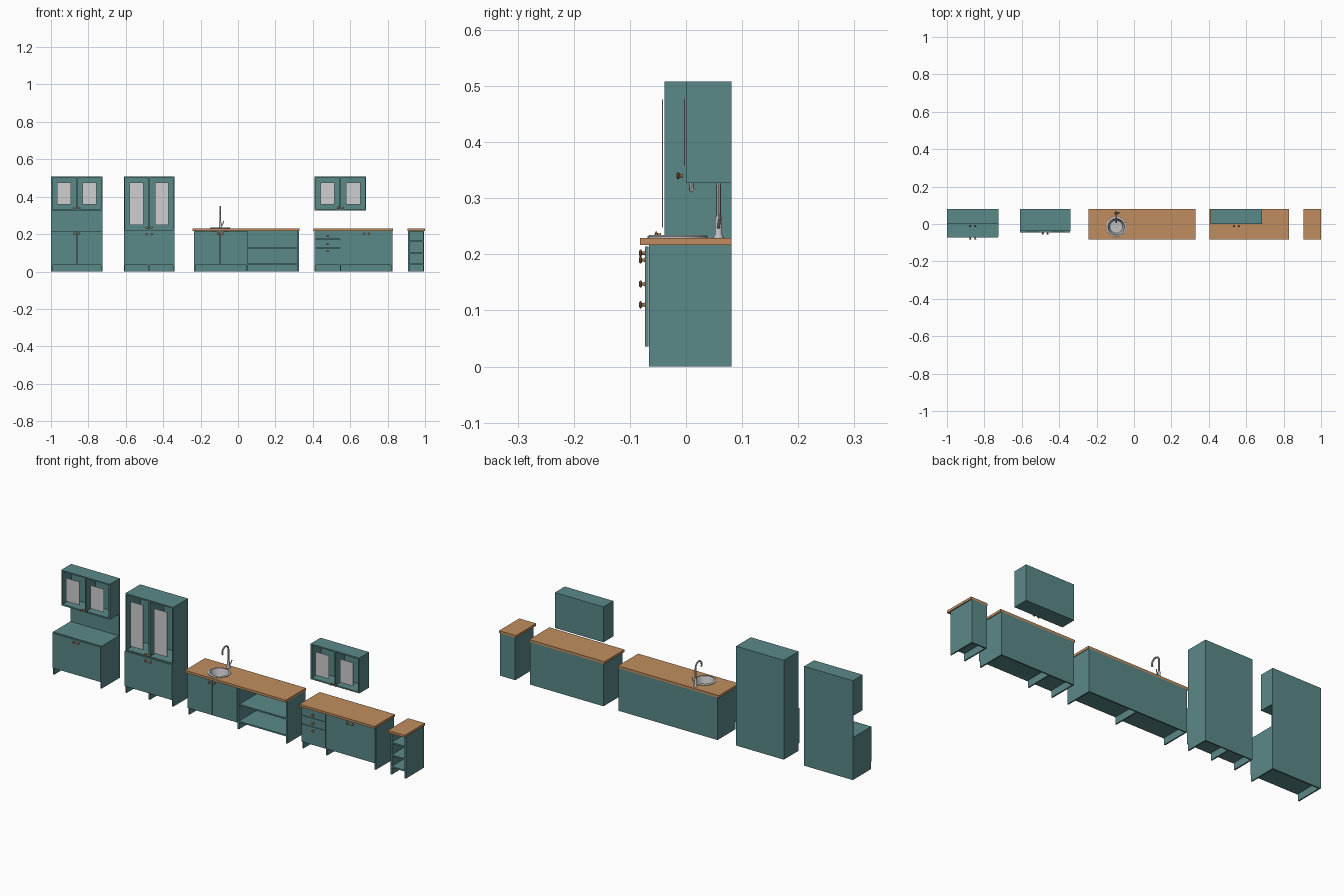
import bpy, bmesh, math
from mathutils import Matrix, Vector

if "Cube" in bpy.data.objects:
    bpy.data.objects.remove(bpy.data.objects["Cube"])


def material(name, rgb):
    m = bpy.data.materials.new(name)
    m.diffuse_color = (*rgb, 1)
    m.use_nodes = True
    m.node_tree.nodes["Principled BSDF"].inputs["Base Color"].default_value = m.diffuse_color
    return m


TEAL = material("teal paint", (0.105, 0.25, 0.25))
WOOD = material("counter wood", (0.53, 0.27, 0.115))
KNOB = material("bronze knob", (0.36, 0.17, 0.07))
GLASS = material("pale glass", (0.62, 0.62, 0.62))
METAL = material("brushed steel", (0.52, 0.52, 0.53))
T = 0.007          # panel thickness
BACK = 0.081       # rear plane
BASE = -0.066      # front plane of the base carcasses
KICK, TOP = 0.035, 0.217


def finish(bm, name, mat, smooth=False):
    me = bpy.data.meshes.new(name)
    bmesh.ops.recalc_face_normals(bm, faces=bm.faces)
    bm.to_mesh(me)
    bm.free()
    ob = bpy.data.objects.new(name, me)
    bpy.context.collection.objects.link(ob)
    me.materials.append(mat)
    if smooth:
        activate(ob)
        bpy.ops.object.shade_smooth_by_angle(angle=math.radians(40))
    return ob


def activate(ob):
    bpy.ops.object.select_all(action='DESELECT')
    ob.select_set(True)
    bpy.context.view_layer.objects.active = ob


def add_box(bm, x0, x1, y0, y1, z0, z1):
    m = Matrix.Translation(((x0 + x1) / 2, (y0 + y1) / 2, (z0 + z1) / 2))
    bmesh.ops.create_cube(bm, size=1, matrix=m @ Matrix.Diagonal((x1 - x0, y1 - y0, z1 - z0, 1)))


def box(name, mat, *size):
    bm = bmesh.new()
    add_box(bm, *size)
    return finish(bm, name, mat)


def carcass(name, x0, x1, yf, z0, z1, floor, dividers=(), shelves=(), lid=True):
    """Hollow cabinet: sides, back, bottom, optional lid, dividers and (x0, x1, z) shelves."""
    bm = bmesh.new()
    for x in (x0, x1 - T, *(d - T / 2 for d in dividers)):
        add_box(bm, x, x + T, yf, BACK - T, z0, z1)
    add_box(bm, x0, x1, BACK - T, BACK, z0, z1)
    levels = [(x0, x1, floor)] + list(shelves)
    if lid:
        levels.append((x0, x1, z1 - T))
    for a, b, z in levels:
        add_box(bm, a + T * 0.9, b - T * 0.9, yf, BACK - T, z, z + T)
    return finish(bm, name, TEAL)


def lathe(name, mat, profile, matrix, steps=24):
    """Spin (radius, height) points round z, then place with the matrix."""
    bm = bmesh.new()
    vs = [bm.verts.new((r, 0, z)) for r, z in profile]
    es = [bm.edges.new(p) for p in zip(vs, vs[1:])]
    bmesh.ops.spin(bm, geom=vs + es, axis=(0, 0, 1), cent=(0, 0, 0),
                   steps=steps, angle=math.tau, use_duplicate=False)
    bmesh.ops.remove_doubles(bm, verts=bm.verts, dist=1e-5)
    bm.transform(matrix)
    return finish(bm, name, mat, True)


def knob(name, x, y, z):
    prof = [(0.0045, 0), (0.003, 0.002), (0.003, 0.005), (0.0065, 0.007),
            (0.0065, 0.009), (0.004, 0.0105), (0, 0.011)]
    lathe(name, KNOB, prof, Matrix.Translation((x, y, z)) @ Matrix.Rotation(math.pi / 2, 4, 'X'), 14)


def front(name, x0, x1, yf, z0, z1, glazed=False):
    """Door or drawer front; a glazed one is a frame round a recessed pane."""
    g, m = 0.001, 0.031
    x0, x1, z0, z1 = x0 + g, x1 - g, z0 + g, z1 - g
    if not glazed:
        box(name, TEAL, x0, x1, yf - T, yf - 0.0005, z0, z1)
        return
    bm = bmesh.new()
    f = bm.faces.new([bm.verts.new((x, yf - T, z)) for x, z in ((x0, z0), (x1, z0), (x1, z1), (x0, z1))])
    bmesh.ops.inset_region(bm, faces=[f], thickness=m, use_even_offset=True)
    bmesh.ops.delete(bm, geom=[f], context='FACES_ONLY')
    ext = bmesh.ops.extrude_face_region(bm, geom=bm.faces[:], use_keep_orig=True)
    bmesh.ops.translate(bm, verts=[v for v in ext["geom"] if isinstance(v, bmesh.types.BMVert)],
                        vec=(0, T - 0.0005, 0))
    finish(bm, name + "_frame", TEAL)
    box(name + "_glass", GLASS, x0 + m - 0.001, x1 - m + 0.001, yf - T + 0.002, yf - T + 0.004,
        z0 + m - 0.001, z1 - m + 0.001)


def door_pair(name, x0, x1, yf, z0, z1, knob_z, glazed=False):
    mid = (x0 + x1) / 2
    for side, a, b, s in (("left", x0, mid, -1), ("right", mid, x1, 1)):
        front(f"{name}_{side}_door", a, b, yf, z0, z1, glazed)
        knob(f"{name}_{side}_knob", mid + s * 0.013, yf - T, knob_z)


def wall_cabinet(name, x0, x1):
    carcass(name, x0, x1, 0.001, 0.327, 0.508, 0.327, [(x0 + x1) / 2])
    door_pair(name, x0, x1, 0.001, 0.327, 0.508, 0.34, True)


def counter(name, x0, x1):
    return box(name, WOOD, x0, x1, -0.082, BACK, TOP, 0.229)


# Dresser: base, rear panel and glazed upper cabinet
carcass("dresser_base", -1.0, -0.725, BASE, 0, TOP, KICK)
door_pair("dresser_base", -1.0, -0.725, BASE, KICK, 0.215, 0.202)
box("dresser_back_panel", TEAL, -1.0, -0.725, BACK - T, BACK, TOP, 0.327)
wall_cabinet("dresser_upper", -1.0, -0.725)

# Tall cabinet
carcass("tall_cabinet", -0.61, -0.34, -0.038, 0, 0.508, KICK, [-0.475], [(-0.61, -0.34, 0.214)])
door_pair("tall_cabinet_lower", -0.61, -0.34, -0.038, KICK, 0.217, 0.2)
door_pair("tall_cabinet_upper", -0.61, -0.34, -0.038, 0.217, 0.507, 0.234, True)

# Sink unit with open shelves on the right
carcass("sink_unit", -0.235, 0.325, BASE, 0, TOP, KICK, [0.048], [(0.048, 0.325, 0.122)], lid=False)
door_pair("sink_unit", -0.235, 0.046, BASE, KICK, 0.215, 0.202)
top = counter("sink_counter", -0.243, 0.328)

# Round hole for the basin
SX, SY = -0.095, -0.015
bm = bmesh.new()
bmesh.ops.create_cone(bm, cap_ends=True, segments=32, radius1=0.046, radius2=0.046, depth=0.1,
                      matrix=Matrix.Translation((SX, SY, 0.22)))
cutter = finish(bm, "basin_cutter", METAL)
cutter.hide_render = True
mod = top.modifiers.new("hole", 'BOOLEAN')
mod.operation, mod.object = 'DIFFERENCE', cutter
activate(top)
bpy.ops.object.modifier_apply(modifier="hole")
bpy.data.objects.remove(cutter)

# Basin and drain
lathe("basin", METAL, [(0.045, 0.2285), (0.0535, 0.2285), (0.0535, 0.232), (0.051, 0.234), (0.044, 0.234),
                       (0.042, 0.231), (0.039, 0.2), (0.034, 0.192), (0, 0.19)],
      Matrix.Translation((SX, SY, 0)), 32)
lathe("drain", METAL, [(0.008, 0.19), (0.008, 0.1925), (0.006, 0.193), (0, 0.192)],
      Matrix.Translation((SX, SY, 0)), 16)


def tube(name, pts, r):
    cu = bpy.data.curves.new(name, 'CURVE')
    cu.dimensions, cu.bevel_depth, cu.bevel_resolution, cu.use_fill_caps = '3D', r, 2, True
    sp = cu.splines.new('POLY')
    sp.points.add(len(pts) - 1)
    for p, c in zip(sp.points, pts):
        p.co = (*c, 1)
    ob = bpy.data.objects.new(name, cu)
    bpy.context.collection.objects.link(ob)
    cu.materials.append(METAL)
    activate(ob)
    bpy.ops.object.convert(target='MESH')
    bpy.ops.object.shade_smooth_by_angle(angle=math.radians(40))


# Tap: post, gooseneck spout and side lever
FY = 0.058
lathe("tap_post", METAL, [(0, 0.229), (0.009, 0.229), (0.009, 0.232), (0.0065, 0.235), (0.0065, 0.262),
                          (0.0045, 0.267), (0, 0.267)], Matrix.Translation((SX, FY, 0)), 16)
arc = [math.radians(a) for a in range(0, 196, 15)]
R = 0.0245
tube("tap_spout", [(SX, FY, 0.25)] + [(SX, FY - R + R * math.cos(a), 0.322 + R * math.sin(a)) for a in arc]
     + [(SX, FY - 2 * R + 0.004, 0.313)], 0.0042)
tube("tap_lever", [(SX, FY, 0.247), (SX + 0.012, FY, 0.249), (SX + 0.018, FY + 0.003, 0.27)], 0.0025)

# Drawer unit with doors
carcass("drawer_unit", 0.41, 0.826, BASE, 0, TOP, KICK, [0.548])
for i, (a, b, kz) in enumerate(((0.172, 0.215, 0.19), (0.128, 0.172, 0.147), (KICK, 0.128, 0.11))):
    front(f"drawer_front_{i + 1}", 0.41, 0.548, BASE, a, b)
    knob(f"drawer_knob_{i + 1}", 0.478, BASE - T, kz)
door_pair("drawer_unit", 0.548, 0.826, BASE, KICK, 0.215, 0.202)
counter("drawer_counter", 0.405, 0.83)

# Hanging cabinet above the drawer unit
wall_cabinet("hanging_cabinet", 0.41, 0.685)

# Narrow open shelf unit
carcass("shelf_unit", 0.909, 0.995, BASE, 0, TOP, KICK, (), [(0.909, 0.995, 0.094), (0.909, 0.995, 0.158)])
counter("shelf_counter", 0.905, 1.0)
